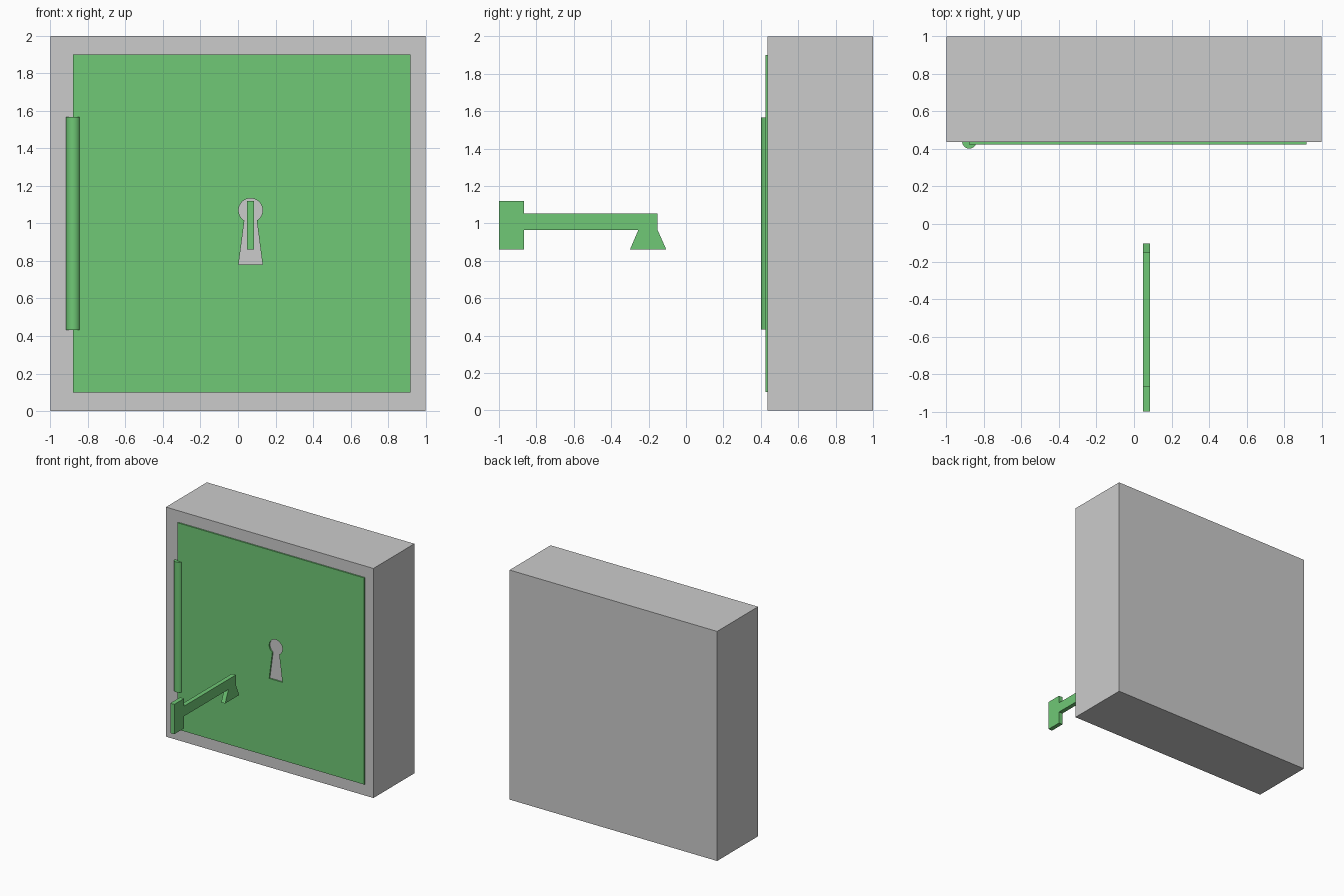
import bpy, bmesh, math

if "Cube" in bpy.data.objects:
    bpy.data.objects.remove(bpy.data.objects["Cube"])

green = bpy.data.materials.new("green")
green.diffuse_color = (0.16, 0.58, 0.18, 1)
green.use_nodes = True
green.node_tree.nodes["Principled BSDF"].inputs["Base Color"].default_value = green.diffuse_color


def plate(name, outlines, thickness, loc, rot):
    """Flat plate from closed outlines (later outlines cut holes)."""
    cu = bpy.data.curves.new(name, 'CURVE')
    cu.dimensions = '2D'
    cu.fill_mode = 'BOTH'
    cu.extrude = thickness / 2
    for pts in outlines:
        s = cu.splines.new('POLY')
        s.points.add(len(pts) - 1)
        for p, (u, v) in zip(s.points, pts):
            p.co = (u, v, 0, 1)
        s.use_cyclic_u = True
        s.use_smooth = False
    ob = bpy.data.objects.new(name, cu)
    ob.location, ob.rotation_euler = loc, rot
    bpy.context.collection.objects.link(ob)
    bpy.ops.object.select_all(action='DESELECT')
    ob.select_set(True)
    bpy.context.view_layer.objects.active = ob
    bpy.ops.object.convert(target='MESH')
    ob = bpy.context.object
    bm = bmesh.new()
    bm.from_mesh(ob.data)
    bmesh.ops.remove_doubles(bm, verts=bm.verts, dist=1e-4)
    bmesh.ops.recalc_face_normals(bm, faces=bm.faces)
    for f in bm.faces:
        f.smooth = False
    bm.to_mesh(ob.data)
    bm.free()
    ob.data.materials.clear()
    ob.data.materials.append(green)
    return ob


# Safe body
FRONT = 0.436
bpy.ops.mesh.primitive_cube_add(size=1, location=(0, (FRONT + 1) / 2, 1))
body = bpy.context.object
body.name = "safe_body"
body.scale = (2, 1 - FRONT, 2)

# Door with keyhole: round top running into a flared slot
cx, cz, r = 0.067, 1.07, 0.064
a0, a1 = math.radians(-59), math.radians(239)
keyhole = [(cx + r * math.cos(a0 + (a1 - a0) * i / 28),
            cz + r * math.sin(a0 + (a1 - a0) * i / 28)) for i in range(29)]
keyhole += [(cx - 0.064, 0.78), (cx + 0.064, 0.78)]
border = [(-0.88, 0.10), (0.92, 0.10), (0.92, 1.90), (-0.88, 1.90)]
plate("door", [border, keyhole], 0.012, (0, FRONT - 0.006, 0),
      (math.pi / 2, 0, 0))

# Hinge barrel
bpy.ops.mesh.primitive_cylinder_add(vertices=32, radius=0.038, depth=1.134,
                                    location=(-0.878, 0.44, 1.0))
hinge = bpy.context.object
hinge.name = "hinge"
hinge.data.materials.append(green)
bpy.ops.object.shade_smooth_by_angle()

# Key: bow, shaft and flared bit in one side profile (y, z)
key = [(-1, 0.86), (-0.865, 0.86), (-0.865, 0.965), (-0.255, 0.965),
       (-0.30, 0.86), (-0.105, 0.86), (-0.152, 0.965), (-0.152, 1.053),
       (-0.865, 1.053), (-0.865, 1.12), (-1, 1.12)]
plate("key", [key], 0.038, (0.067, 0, 0), (math.pi / 2, 0, math.pi / 2))
